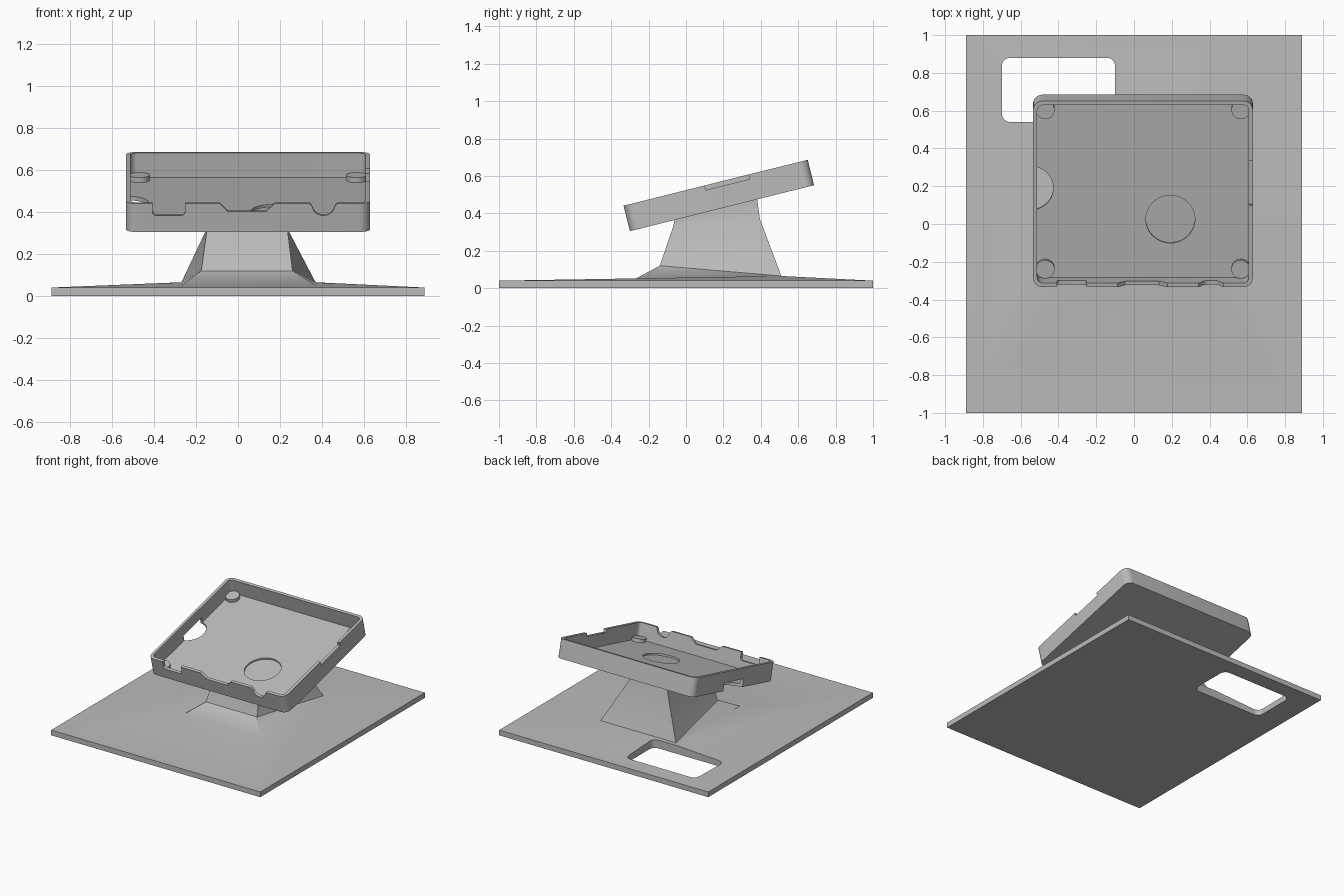
import bpy, bmesh
from math import pi, sin, cos, radians
from mathutils import Matrix

cube = bpy.data.objects.get("Cube")
if cube:
    bpy.data.objects.remove(cube)

grey = bpy.data.materials.new("plain_grey")
grey.use_nodes = True
grey.diffuse_color = (0.5, 0.5, 0.5, 1)
grey.node_tree.nodes["Principled BSDF"].inputs["Base Color"].default_value = (0.5, 0.5, 0.5, 1)


def make(name, bm):
    bmesh.ops.recalc_face_normals(bm, faces=bm.faces)
    mesh = bpy.data.meshes.new(name)
    bm.to_mesh(mesh)
    bm.free()
    mesh.materials.append(grey)
    ob = bpy.data.objects.new(name, mesh)
    bpy.context.collection.objects.link(ob)
    return ob


def arc(cx, cy, r, start, end, steps):
    angles = [radians(start + (end - start) * i / steps) for i in range(steps + 1)]
    return [(cx + r * cos(a), cy + r * sin(a)) for a in angles]


def circle(cx, cy, r, n=48):
    return arc(cx, cy, r, 0, 360, n)[:-1]


def rounded_rect(x0, x1, y0, y1, r):
    corners = [(x1 - r, y1 - r), (x0 + r, y1 - r), (x0 + r, y0 + r), (x1 - r, y0 + r)]
    return [p for i, (x, y) in enumerate(corners) for p in arc(x, y, r, 90 * i, 90 * i + 90, 6)]


def prism(name, outline, lo, hi, upright=False):
    """Extrude an outline along z, or along y when upright."""
    bm = bmesh.new()
    rings = [[bm.verts.new((a, t, b) if upright else (a, b, t)) for a, b in outline]
             for t in (lo, hi)]
    for ring in rings:
        bm.faces.new(ring)
    n = len(outline)
    for i in range(n):
        j = (i + 1) % n
        bm.faces.new((rings[0][i], rings[0][j], rings[1][j], rings[1][i]))
    return make(name, bm)


def combine(ob, other, operation="DIFFERENCE"):
    other.hide_render = True
    mod = ob.modifiers.new("combine", "BOOLEAN")
    mod.operation, mod.object, mod.solver = operation, other, "EXACT"
    bpy.context.view_layer.objects.active = ob
    bpy.ops.object.modifier_apply(modifier=mod.name)
    bpy.data.objects.remove(other)


def smooth(ob, angle):
    bpy.ops.object.select_all(action="DESELECT")
    ob.select_set(True)
    bpy.context.view_layer.objects.active = ob
    bpy.ops.object.shade_smooth_by_angle(angle=radians(angle))


# Base plate flowing up through a skirt into the slanted neck.
# Each ring: front (x0, x1, y, z), back (x0, x1, y, z)
rings = [
    ((-0.89, 0.89, -1, 0), (-0.89, 0.89, 1, 0)),
    ((-0.89, 0.89, -1, 0.04), (-0.89, 0.89, 1, 0.04)),
    ((-0.27, 0.37, -0.27, 0.05), (-0.27, 0.37, 0.51, 0.065)),
    ((-0.175, 0.26, -0.14, 0.12), (-0.27, 0.37, 0.51, 0.065)),
    ((-0.147, 0.235, -0.07, 0.325), (-0.12, 0.21, 0.395, 0.37)),
    ((-0.147, 0.235, -0.06, 0.37), (-0.12, 0.21, 0.38, 0.48)),
]
bm = bmesh.new()
loops = []
for (fa, fb, fy, fz), (ba, bb, by, bz) in rings:
    loops.append([bm.verts.new(p) for p in
                  ((fa, fy, fz), (fb, fy, fz), (bb, by, bz), (ba, by, bz))])
bm.faces.new(loops[0])
bm.faces.new(loops[-1])
for low, high in zip(loops, loops[1:]):
    for i in range(4):
        j = (i + 1) % 4
        bm.faces.new((low[i], low[j], high[j], high[i]))
bmesh.ops.remove_doubles(bm, verts=bm.verts, dist=0.0001)
base = make("base_and_neck", bm)
combine(base, prism("cable_window", rounded_rect(-0.70, -0.10, 0.54, 0.88, 0.045), -0.1, 0.3))
smooth(base, 33)

# Tray, built flat with its front edge on y = 0, then tilted
HALF, LENGTH, HEIGHT, WALL, FLOOR = 0.582, 1.015, 0.14, 0.022, 0.02
tray = prism("tray", rounded_rect(-HALF, HALF, 0, LENGTH, 0.05), 0, HEIGHT)
combine(tray, prism("cavity", rounded_rect(WALL - HALF, HALF - WALL, WALL, LENGTH - WALL, 0.03),
                    FLOOR, 0.3))

# Round recess in the floor
combine(tray, prism("recess", circle(0.145, 0.34, 0.13), 0.008, 0.1))

# Finger opening through the floor and the lower part of one side wall
combine(tray, prism("finger_opening", circle(-0.595, 0.51, 0.12), -0.1, 0.06))

# Connector notches in the front wall
trapezoid = [(-0.14, 0.145), (-0.095, 0.10), (0.085, 0.10), (0.135, 0.145)]
slot = rounded_rect(-0.455, -0.30, 0.08, 0.3, 0.02)
scoop = [(0.29, 0.145)] + arc(0.36, 0.135, 0.055, 190, 350, 12) + [(0.43, 0.145)]
for outline in (trapezoid, slot, scoop):
    combine(tray, prism("front_notch", outline, -0.05, 0.05, upright=True))

# Shallow notch in the other side wall
combine(tray, prism("side_notch", [(0.5, 0.447), (0.7, 0.447), (0.7, 0.69), (0.5, 0.69)],
                    HEIGHT - 0.025, 0.3))

# Corner support posts
posts = [prism("corner_post", circle(sx * 0.518, y, 0.05, 32), 0.01, 0.045)
         for sx in (-1, 1) for y in (0.073, LENGTH - 0.073)]

tilt = Matrix.Translation((0.0475, -0.30, 0.305)) @ Matrix.Rotation(radians(14), 4, "X")
for ob in [tray] + posts:
    ob.data.transform(tilt)
    smooth(ob, 30)
